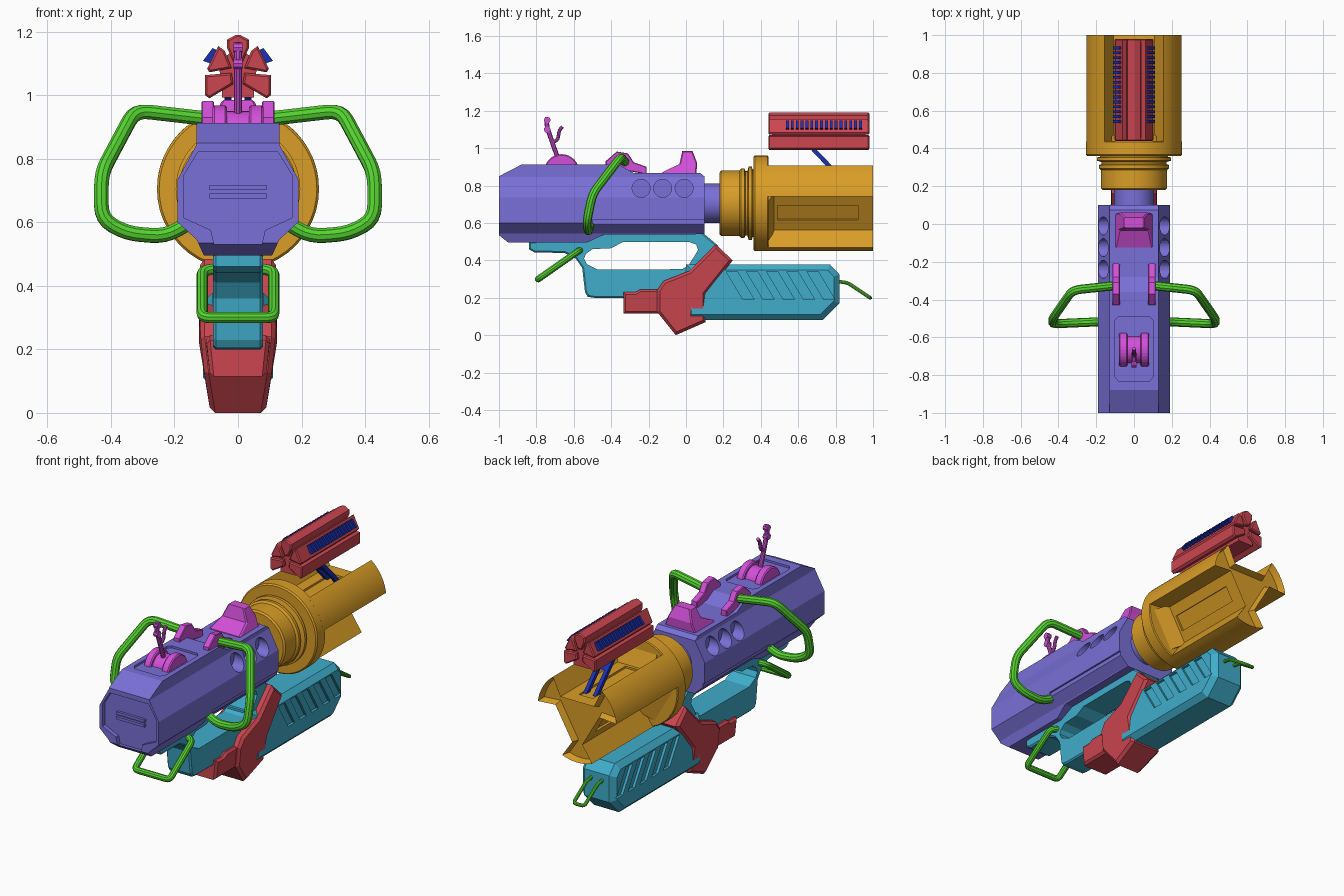
import bpy, bmesh, math
from mathutils import Vector, Matrix

if "Cube" in bpy.data.objects:
    bpy.data.objects.remove(bpy.data.objects["Cube"])

def mat(name, c):
    m = bpy.data.materials.new(name)
    m.diffuse_color = (*c, 1)
    m.use_nodes = True
    m.node_tree.nodes["Principled BSDF"].inputs["Base Color"].default_value = m.diffuse_color
    return m

PURPLE = mat("purple", (.19, .16, .68)); ORANGE = mat("orange", (.70, .34, .02))
RED = mat("red", (.60, .06, .08)); CYAN = mat("cyan", (.05, .42, .60))
GREEN = mat("green", (.09, .65, .03)); PINK = mat("magenta", (.65, .08, .70))
BLUE = mat("blue", (.01, .03, .45))

def finish(name, bm, m, smooth=False):
    bmesh.ops.recalc_face_normals(bm, faces=bm.faces)
    me = bpy.data.meshes.new(name)
    bm.to_mesh(me); bm.free()
    ob = bpy.data.objects.new(name, me)
    bpy.context.collection.objects.link(ob)
    if m: me.materials.append(m)
    if smooth: shade(ob)
    return ob

def activate(ob):
    bpy.ops.object.select_all(action='DESELECT')
    ob.select_set(True)
    bpy.context.view_layer.objects.active = ob

def shade(ob):
    activate(ob)
    bpy.ops.object.shade_smooth_by_angle(angle=math.radians(35))

def prism(name, pts, axis, a, b, m=None, bevel=0, warp=None):
    """Extrude (y,z) points along x, (x,z) along y, or (x,y) along z."""
    bm = bmesh.new()
    put = {'x': lambda p, t: (t, p[0], p[1]), 'y': lambda p, t: (p[0], t, p[1]),
           'z': lambda p, t: (p[0], p[1], t)}[axis]
    r0 = [bm.verts.new(put(p, a)) for p in pts]
    r1 = [bm.verts.new(put(p, b)) for p in pts]
    caps = [bm.faces.new(r0), bm.faces.new(r1)]
    for i in range(len(pts)):
        j = (i + 1) % len(pts)
        bm.faces.new((r0[i], r0[j], r1[j], r1[i]))
    if warp:
        for v in bm.verts: v.co = warp(v.co)
    bmesh.ops.recalc_face_normals(bm, faces=bm.faces)
    if bevel:
        bmesh.ops.bevel(bm, geom=list({e for f in caps for e in f.edges}), offset=bevel,
                        segments=1, affect='EDGES', profile=.5)
    return finish(name, bm, m)

def boolean(ob, cutter, op='DIFFERENCE'):
    md = ob.modifiers.new("cut", 'BOOLEAN')
    md.operation, md.object = op, cutter
    activate(ob)
    bpy.ops.object.modifier_apply(modifier=md.name)
    bpy.data.objects.remove(cutter)

def lathe(name, prof, m, cz=.705, n=48):
    bm = bmesh.new()
    rings = [[bm.verts.new((r * math.cos(k * math.tau / n), y, cz + r * math.sin(k * math.tau / n)))
              for k in range(n)] for y, r in prof]
    for p, q in zip(rings, rings[1:]):
        for k in range(n):
            bm.faces.new((p[k], p[(k + 1) % n], q[(k + 1) % n], q[k]))
    bm.faces.new(rings[0]); bm.faces.new(rings[-1])
    return finish(name, bm, m, True)

def tube(name, pts, r, m, rnd=.04):
    P = [Vector(p) for p in pts]
    path = [P[0]]
    for a, b, c in zip(P, P[1:], P[2:]):
        s = b + (a - b).normalized() * min(rnd, (a - b).length * .45)
        e = b + (c - b).normalized() * min(rnd, (c - b).length * .45)
        path += [s * (1 - t) ** 2 + b * 2 * t * (1 - t) + e * t * t for t in (0, .25, .5, .75, 1)]
    path.append(P[-1])
    cu = bpy.data.curves.new(name, 'CURVE')
    cu.dimensions, cu.bevel_depth, cu.bevel_resolution, cu.use_fill_caps = '3D', r, 3, True
    sp = cu.splines.new('POLY')
    sp.points.add(len(path) - 1)
    for q, p in zip(sp.points, path): q.co = (*p, 1)
    ob = bpy.data.objects.new(name, cu)
    bpy.context.collection.objects.link(ob)
    cu.materials.append(m)
    activate(ob)
    bpy.ops.object.convert(target='MESH')
    shade(bpy.context.object)

def box(y0, y1, z0, z1): return [(y0, z0), (y1, z0), (y1, z1), (y0, z1)]
def sym(half): return half + [(-x, z) for x, z in reversed(half)]
def circle(cy, cz, r, n=32):
    return [(cy + r * math.cos(k * math.tau / n), cz + r * math.sin(k * math.tau / n)) for k in range(n)]

# Main body: faceted section trimmed by the side outline
body = prism("body", sym([(.13, .92), (.13, .845), (.19, .735), (.19, .6), (.13, .545), (.105, .49)]),
             'y', -1, .1, PURPLE)
boolean(body, prism("side_cut", [(-1, .85), (-.88, .912), (-.36, .912), (-.28, .868), (.075, .868), (.11, .84),
        (.11, .54), (-.44, .537), (-.53, .495), (-.95, .495), (-1, .535)], 'x', -.4, .4), 'INTERSECT')
boolean(body, prism("front_cut", sym([(.125, .822), (.172, .745), (.172, .615), (.085, .575), (.075, .53)]),
        'y', -1.1, -.975))
boolean(body, prism("top_cut", [(-.1, -.81), (-.08, -.835), (.08, -.835), (.1, -.81), (.1, -.51), (.08, -.49),
        (-.08, -.49), (-.1, -.51)], 'z', .9, 1))
for s in (-1, 1):
    for y in (-.24, -.125, -.01):
        boolean(body, prism("hole_cut", circle(y, .785, .048), 'x', s * .11, s * .3))
    boolean(body, prism("groove_cut", box(-.5, .2, .585, .615), 'x', s * .18, s * .3))
for z in (.682, .71):
    prism("front_bar", box(-.09, .09, z - .008, z + .008), 'y', -.99, -.97, PURPLE)
lathe("neck", [(.05, .105), (.2, .105)], PURPLE)

# Barrel: turned collar and three flared lobes
lathe("barrel_collar", [(.18, .1), (.18, .165), (.188, .175), (.285, .175), (.295, .186), (.312, .186),
      (.318, .172), (.328, .172), (.335, .196), (.352, .196), (.356, .18), (.36, .18), (.36, .248),
      (.368, .255), (.435, .255), (.44, .25), (.44, .1)], ORANGE)
sec = []
for k in range(3):
    a0 = math.radians(30 + 120 * k)
    half = [(.143, -.032)] + [(.255 * math.cos(math.radians(t)), .255 * math.sin(math.radians(t)))
                              for t in range(-22, 23, 4)] + [(.143, .032)]
    sec += [(c * math.cos(a0) - d * math.sin(a0), .705 + c * math.sin(a0) + d * math.cos(a0)) for c, d in half]
barrel = prism("barrel", sec, 'y', .42, 1, ORANGE)
for k in range(3):
    rot = Matrix.Translation((0, 0, .705)) @ Matrix.Rotation(k * math.tau / 3, 4, 'Y')
    boolean(barrel, prism("slot_cut", box(-.045, .045, .088, .2), 'y', .49, .92, warp=lambda v: rot @ v))
    # Sloped shoulder where each groove starts
    prism("groove_shoulder", [(.42, .09), (.475, .09), (.44, .19), (.42, .19)], 'x', -.12, .12, ORANGE,
          warp=lambda v: rot @ v)
bm = bmesh.new(); bm.from_mesh(barrel.data)
end = [f for f in bm.faces if f.normal.y > .9 and f.calc_center_median().y > .99]
bmesh.ops.inset_region(bm, faces=end, thickness=.012, use_even_offset=True)
bmesh.ops.translate(bm, verts=list({v for f in end for v in f.verts}), vec=(0, -.04, 0))
bm.to_mesh(barrel.data); bm.free()
shade(barrel)

# Top pod: petals round a core, cooling fins and struts
prism("pod_core", circle(0, 1.08, .06, 10), 'y', .46, .96, RED)
prism("pod_top", sym([(.006, 1.19), (.034, 1.175), (.034, 1.148), (.012, 1.1)]), 'y', .44, .98, RED, .006)
for s in (-1, 1):
    for n, pts in (("pod_upper", [(.042, 1.14), (.062, 1.155), (.097, 1.083), (.09, 1.072), (.02, 1.085)]),
                   ("pod_lower", [(.104, 1.063), (.104, 1.0), (.09, .99), (.015, 1.035), (.02, 1.07)])):
        prism(n, [(s * x, z) for x, z in pts], 'y', .44, .98, RED, .006)
    for i in range(16):
        y = .535 + i * .026
        prism("pod_fin", [(s * x, z) for x, z in ((.062, 1.14), (.08, 1.148), (.11, 1.108), (.088, 1.1))],
              'y', y, y + .015, BLUE)
    prism("strut", [(.64, 1.02), (.67, 1.02), (.885, .8), (.85, .8)], 'x', s * .02, s * .042, BLUE)
prism("strut_brace", [(.72, .935), (.745, .935), (.775, .905), (.75, .905)], 'x', -.03, .03, BLUE)
prism("pod_base", box(-.05, .05, .992, 1.04), 'y', .46, .96, RED)

# Grip frame with hand opening
grip = prism("grip_frame", [(-.84, .5), (-.84, .46), (-.81, .442), (-.65, .44), (-.59, .41), (-.555, .36), (-.54, .23),
             (-.525, .205), (-.49, .2), (0, .2), (.2, .4), (.17, .48), (.075, .56), (-.4, .56), (-.5, .52)],
             'x', -.078, .078, CYAN, .008)
boolean(grip, prism("hand_cut", [(-.535, .435), (-.5, .46), (-.4, .465), (-.34, .497), (.02, .497), (.055, .485),
        (.065, .455), (.015, .375), (-.02, .353), (-.47, .35), (-.53, .38), (-.545, .41)], 'x', -.3, .3))

# Fore grip with slanted vents
fore = prism("fore_grip", [(0, .378), (.77, .378), (.82, .325), (.82, .17), (.73, .08), (0, .08)],
             'x', -.11, .11, CYAN, .03)
for s in (-1, 1):
    for i in range(5):
        y = .215 + i * .108
        boolean(fore, prism("vent_cut", [(y, .34), (y + .06, .34), (y + .15, .19), (y + .09, .19)],
                            'x', s * .095, s * .2))

# Red guard narrowing towards its foot
def narrow(v):
    f = 1 if v.z > .2 else .72 + .28 * v.z / .2
    return Vector((v.x * f, v.y, v.z))
prism("guard", [(.16, .485), (.25, .4), (.105, .22), (.105, .07), (-.055, 0), (-.155, .125),
      (-.155, .24), (-.12, .29), (.02, .345)], 'x', -.12, .12, RED, .015, narrow)
prism("guard_stub", [(-.14, .115), (-.335, .115), (-.335, .23), (-.27, .23), (-.245, .245), (-.14, .245)],
      'x', -.1, .1, RED, .012, narrow)

# Green tube handles
for s in (-1, 1):
    tube("side_handle", [(s * x, y, z) for x, y, z in ((.09, -.325, .925), (.325, -.35, .952), (.43, -.5, .755),
         (.43, -.53, .61), (.35, -.525, .565), (.23, -.52, .555), (.15, -.515, .6))], .024, GREEN, .045)
def loop(name, half, r, rnd):
    tube(name, half + [(-x, y, z) for x, y, z in reversed(half)], r, GREEN, rnd)
loop("rear_loop", [(.06, -.565, .455), (.113, -.58, .447), (.113, -.79, .3)], .018, .025)
loop("nose_loop", [(.035, .79, .29), (.035, .865, .28), (.035, .985, .2)], .01, .02)

# Magenta fittings
for s in (-1, 1):
    prism("handle_bracket", [(-.43, .9), (-.43, .93), (-.37, .982), (-.31, .972), (-.28, .925), (-.21, .9), (-.21, .86)],
          'x', s * .075, s * .115, PINK, .004)
    prism("wheel_side", circle(-.665, .875, .093), 'x', s * .035, s * .08, PINK, .006)
prism("wheel_hub", circle(-.665, .875, .075), 'x', -.04, .04, PINK)
def sight_taper(v):
    return Vector((v.x * (1 - .5 * max(0, v.z - .87) / .115), v.y, v.z))
prism("front_sight", [(-.125, .86), (-.125, .872), (-.035, .915), (-.02, .985), (.035, .985), (.06, .92), (.055, .86)],
      'x', -.1, .1, PINK, .006, sight_taper)

# Forked lever
tube("lever_stem", [(0, -.68, .93), (0, -.725, 1.06), (0, -.745, 1.12), (0, -.742, 1.165)], .013, PINK, .02)
tube("lever_hook", [(0, -.715, 1.03), (0, -.685, 1.045), (0, -.678, 1.095), (0, -.66, 1.115)], .01, PINK, .02)
for z in (1.1, 1.15):
    tube("lever_knuckle", [(-.014, -.742, z), (.014, -.742, z)], .018, PINK)
